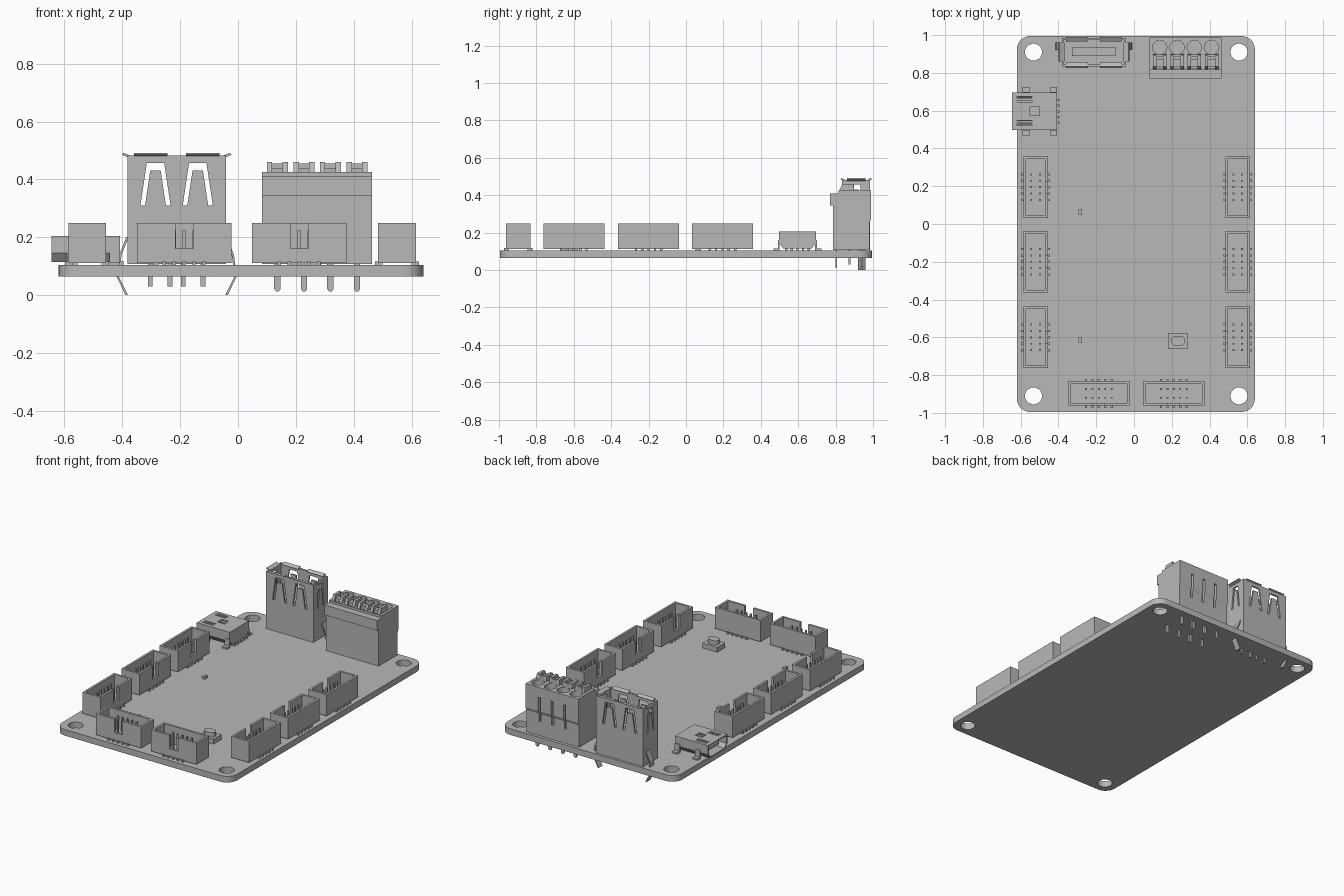
import bpy, bmesh, math
from mathutils import Matrix, Vector

cube = bpy.data.objects.get("Cube")
if cube:
    bpy.data.objects.remove(cube, do_unlink=True)

grey = bpy.data.materials.new("plain grey")
grey.use_nodes = True
grey.diffuse_color = (0.48, 0.48, 0.48, 1)
grey.node_tree.nodes["Principled BSDF"].inputs["Base Color"].default_value = grey.diffuse_color


def finish(name, bm):
    bmesh.ops.recalc_face_normals(bm, faces=bm.faces)
    mesh = bpy.data.meshes.new(name)
    bm.to_mesh(mesh)
    bm.free()
    mesh.materials.append(grey)
    ob = bpy.data.objects.new(name, mesh)
    bpy.context.collection.objects.link(ob)
    return ob


def add_box(bm, x0, x1, y0, y1, z0, z1):
    m = Matrix.Translation(((x0 + x1) / 2, (y0 + y1) / 2, (z0 + z1) / 2))
    m = m @ Matrix.Diagonal((x1 - x0, y1 - y0, z1 - z0, 1))
    bmesh.ops.create_cube(bm, size=1, matrix=m)


def add_prism(bm, pts, axis, a, b):
    """Polygon extruded along an axis from a to b."""
    def place(p, t):
        c = list(p)
        c.insert("xyz".index(axis), t)
        return Vector(c)
    low = [bm.verts.new(place(p, a)) for p in pts]
    high = [bm.verts.new(place(p, b)) for p in pts]
    bm.faces.new(low)
    bm.faces.new(high[::-1])
    for i in range(len(pts)):
        j = (i + 1) % len(pts)
        bm.faces.new((low[i], low[j], high[j], high[i]))


def boxes(name, *dims):
    bm = bmesh.new()
    for d in dims:
        add_box(bm, *d)
    return finish(name, bm)


def prism(name, pts, axis, a, b):
    bm = bmesh.new()
    add_prism(bm, pts, axis, a, b)
    return finish(name, bm)


def rounded(cx, cy, w, d, r, n=6):
    pts = []
    for k, (sx, sy) in enumerate([(1, 1), (-1, 1), (-1, -1), (1, -1)]):
        for i in range(n + 1):
            t = math.pi / 2 * (k + i / n)
            pts.append((cx + sx * (w / 2 - r) + r * math.cos(t),
                        cy + sy * (d / 2 - r) + r * math.sin(t)))
    return pts


def cut(ob, *cutters):
    for c in cutters:
        c.hide_render = True
        mod = ob.modifiers.new("cut", 'BOOLEAN')
        mod.operation, mod.solver, mod.object = 'DIFFERENCE', 'EXACT', c
        bpy.context.view_layer.objects.active = ob
        bpy.ops.object.modifier_apply(modifier=mod.name)
        bpy.data.objects.remove(c, do_unlink=True)
    return ob


def smooth(ob):
    bpy.ops.object.select_all(action='DESELECT')
    ob.select_set(True)
    bpy.context.view_layer.objects.active = ob
    bpy.ops.object.shade_smooth_by_angle(angle=math.radians(30))


# Circuit board with four mounting holes
TOP = 0.105
board = prism("board", rounded(0.01, 0, 1.26, 1.99, 0.07), 'z', 0.065, TOP)
cut(board, *[prism("hole", rounded(x, y, 0.09, 0.09, 0.045, 8), 'z', 0, 0.2)
             for x in (-0.532, 0.556) for y in (-0.91, 0.91)])
smooth(board)

# Box header: open shroud with a key slot in its -y wall, ten pins and leads
L, W, T, HZ = 0.163, 0.065, 0.014, 0.25
bm = bmesh.new()
add_box(bm, -L, L, -W, W, 0.112, 0.135)
add_box(bm, -L, L, W - T, W, 0.135, HZ)
for s in (-1, 1):
    add_box(bm, *sorted((s * L, s * (L - T))), -W + T, W - T, 0.135, HZ)
    add_box(bm, *sorted((s * L, s * 0.03)), -W, -W + T, 0.135, HZ)
add_box(bm, -0.03, 0.03, -W, -W + T, 0.135, 0.162)
for i in range(5):
    x = (i - 2) * 0.034
    for s in (-1, 1):
        add_box(bm, x - 0.005, x + 0.005, s * 0.023 - 0.005, s * 0.023 + 0.005, 0.13, 0.225)
        add_box(bm, x - 0.006, x + 0.006, *sorted((s * 0.05, s * 0.076)), TOP, 0.117)
header = finish("box_header", bm)
spots = [(-0.186, -0.897, 0), (0.211, -0.897, 0)]
for y in (0.195, -0.2, -0.6):
    spots += [(-0.521, y, 90), (0.549, y, -90)]
for i, (x, y, turn) in enumerate(spots):
    ob = header if i == 0 else header.copy()
    if i:
        bpy.context.collection.objects.link(ob)
    ob.location = (x, y, 0)
    ob.rotation_euler.z = math.radians(turn)

# Upright socket: sheet metal shell with spring finger windows
UX, UY = -0.212, 0.91
shell = boxes("socket_shell", (UX - 0.17, UX + 0.17, 0.835, 0.985, 0.108, 0.482))
cut(shell, boxes("cavity", (UX - 0.16, UX + 0.16, 0.845, 0.975, 0.14, 0.6)))


def finger_slit(c, w=1.0):
    half = [(0.052, 0.31), (0.03, 0.457)]
    inner = [(0.018, 0.43), (0.036, 0.31)]
    right = half + []
    pts = [(c + w * x, z) for x, z in right] + [(c - w * x, z) for x, z in right[::-1]]
    pts += [(c - w * x, z) for x, z in inner[::-1]] + [(c + w * x, z) for x, z in inner]
    return pts


cut(shell, *[prism("slit", finger_slit(UX + s * 0.073), 'y', 0.7, 1.1) for s in (-1, 1)],
    prism("side_slit", finger_slit(UY, 0.7), 'x', -0.6, 0.2))
boxes("socket_tongue", (UX - 0.115, UX + 0.115, 0.89, 0.935, 0.14, 0.305))

# Flared lips around the socket mouth
bm = bmesh.new()
for s in (-1, 1):
    for y, o in ((0.845, -1), (0.975, 1)):
        add_prism(bm, [(y, 0.475), (y - o * 0.01, 0.48), (y + o * 0.012, 0.492), (y + o * 0.02, 0.486)],
                  'x', UX + s * 0.09 - 0.058, UX + s * 0.09 + 0.058)
    x = UX + s * 0.165
    add_prism(bm, [(x, 0.475), (x - s * 0.008, 0.48), (x + s * 0.018, 0.492), (x + s * 0.024, 0.485)],
              'y', 0.86, 0.96)
finish("socket_lips", bm)

# Socket legs bent outward under the board, and its contact pins
bm = bmesh.new()
for s in (-1, 1):
    path = [(0.166, 0.2), (0.19, 0.14), (0.2, 0.065), (0.168, 0.0)]
    pts = [(UX + s * x, z) for x, z in path]
    pts += [(UX + s * (x + 0.008), z) for x, z in path[::-1]]
    add_prism(bm, pts, 'y', 0.92, 0.96)
for x in (-0.303, -0.235, -0.189, -0.121):
    add_box(bm, x - 0.008, x + 0.008, 0.87, 0.88, 0.03, 0.12)
finish("socket_legs", bm)

# Terminal block: stepped side profile, wire holes and back recesses
side = [(0.785, 0.108), (0.98, 0.108), (0.98, 0.25), (0.988, 0.27), (0.988, 0.425),
        (0.815, 0.425), (0.815, 0.41), (0.77, 0.41), (0.77, 0.345), (0.785, 0.345)]
terminal = prism("terminal_block", side, 'x', 0.083, 0.463)
poles = (0.136, 0.228, 0.319, 0.411)
cutters = []
for x in poles:
    cutters.append(prism("wire_hole", rounded(x, 0.935, 0.076, 0.076, 0.038, 5), 'z', 0.28, 0.6))
    cutters.append(boxes("lever_pit", (x - 0.018, x + 0.018, 0.822, 0.885, 0.37, 0.6)))
for i in range(3):
    x = (poles[i] + poles[i + 1]) / 2
    cutters.append(boxes("back_slot", (x - 0.008, x + 0.008, 0.965, 1.1, 0.2, 0.36)))
cut(terminal, *cutters)

# Raised lever ribs and pins of the terminal block
bm = bmesh.new()
for x in poles:
    for s in (-1, 1):
        add_prism(bm, [(0.818, 0.42), (0.9, 0.42), (0.895, 0.46), (0.835, 0.46)], 'x',
                  *sorted((x + s * 0.018, x + s * 0.036)))
    add_box(bm, x - 0.018, x + 0.018, 0.835, 0.87, 0.365, 0.44)
    add_box(bm, x - 0.018, x + 0.018, 0.885, 0.898, 0.42, 0.455)
finish("terminal_levers", bm)
bm = bmesh.new()
for x in poles:
    for y in (0.803, 0.94):
        add_prism(bm, [(x - 0.011, 0.12), (x - 0.011, 0.022), (x - 0.005, 0.013),
                       (x + 0.005, 0.013), (x + 0.011, 0.022), (x + 0.011, 0.12)],
                  'y', y - 0.005, y + 0.005)
finish("terminal_pins", bm)

# Small side socket, open at -x, with spring cuts in its top
port = prism("side_socket_shell",
             [(0.52, 0.115), (0.672, 0.115), (0.695, 0.145), (0.695, 0.205), (0.497, 0.205), (0.497, 0.145)],
             'x', -0.645, -0.408)
cut(port,
    prism("mouth", [(0.526, 0.123), (0.666, 0.123), (0.686, 0.148), (0.686, 0.196), (0.506, 0.196), (0.506, 0.148)],
          'x', -0.7, -0.5),
    *[boxes("spring_cut", (-0.62, -0.54, y - 0.004, y + 0.004, 0.19, 0.25)) for y in (0.525, 0.545, 0.65, 0.67)],
    boxes("top_window", (-0.55, -0.5, 0.575, 0.62, 0.185, 0.25)))
boxes("side_socket_tongue", (-0.62, -0.5, 0.545, 0.647, 0.15, 0.168))
bm = bmesh.new()
for x in (-0.572, -0.425):
    for s in (-1, 1):
        add_box(bm, x - 0.018, x + 0.018, *sorted((0.596 + s * 0.095, 0.596 + s * 0.128)), TOP, 0.115)
        add_box(bm, x - 0.018, x + 0.018, *sorted((0.596 + s * 0.095, 0.596 + s * 0.104)), TOP, 0.16)
for i in range(5):
    y = 0.596 + (i - 2) * 0.03
    add_box(bm, -0.42, -0.395, y - 0.006, y + 0.006, TOP, 0.118)
finish("side_socket_tabs", bm)

# Push button and two tiny lamps
boxes("button_base", (0.18, 0.286, -0.66, -0.578, TOP, 0.137))
smooth(prism("button_cap", rounded(0.233, -0.619, 0.074, 0.052, 0.025), 'z', 0.137, 0.165))
for y in (0.065, -0.615):
    boxes("lamp", (-0.294, -0.275, y - 0.014, y + 0.014, TOP, 0.122))
